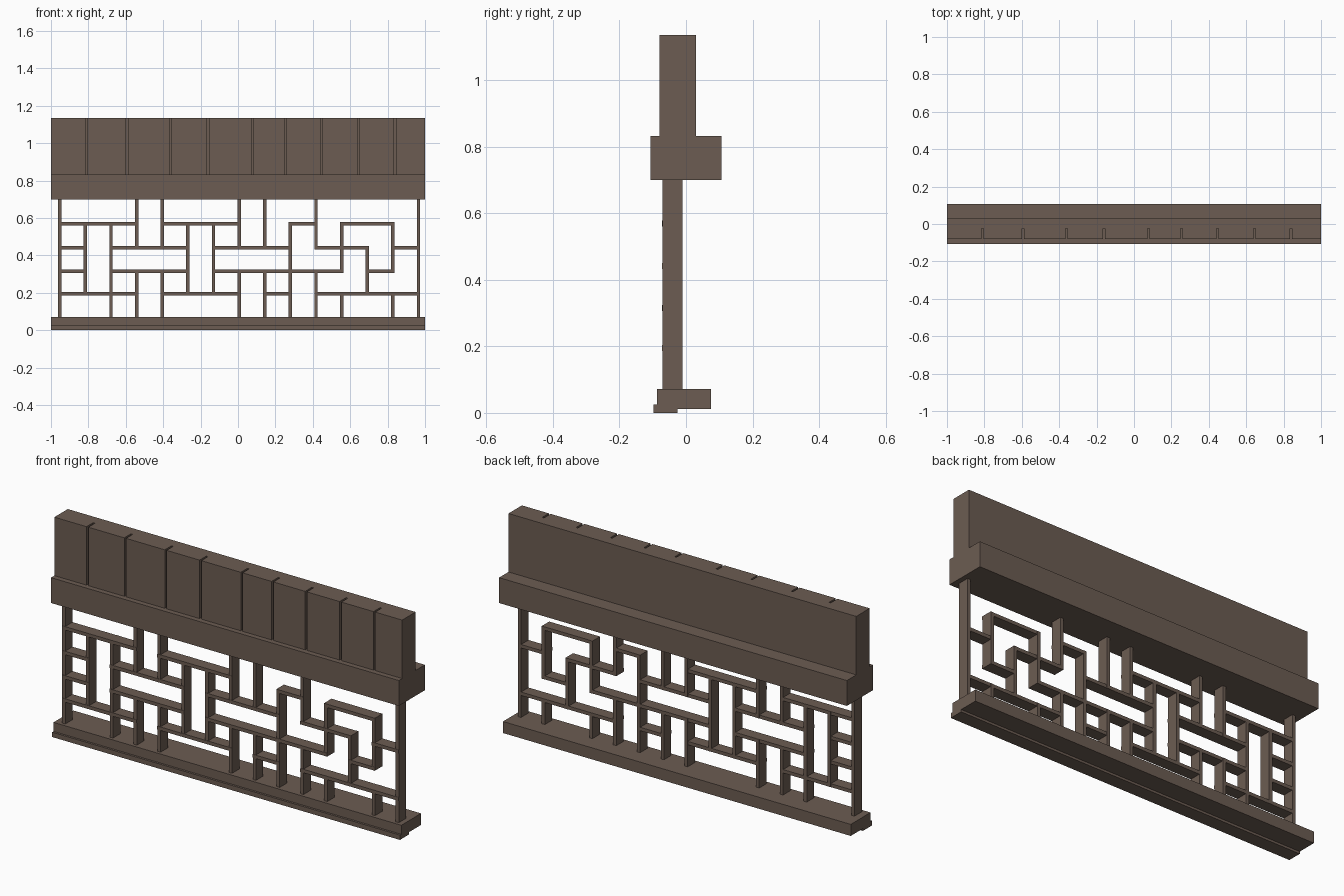
import bpy

cube = bpy.data.objects.get("Cube")
if cube:
    bpy.data.objects.remove(cube, do_unlink=True)

# One brown timber colour
wood = bpy.data.materials.new("brown_wood")
wood.use_nodes = True
colour = (0.150, 0.108, 0.085, 1)
wood.diffuse_color = colour
wood.node_tree.nodes["Principled BSDF"].inputs["Base Color"].default_value = colour


def box(name, x, y, z):
    """Box from (low, high) pairs along each axis."""
    bpy.ops.mesh.primitive_cube_add(size=1, location=[sum(p) / 2 for p in (x, y, z)])
    ob = bpy.context.object
    ob.name = name
    ob.scale = [p[1] - p[0] for p in (x, y, z)]
    bpy.ops.object.transform_apply(location=False, rotation=False, scale=True)
    ob.data.materials.append(wood)
    return ob


FULL = (-1, 1)

# Stepped sill
box("sill_step", FULL, (-0.098, -0.025), (0, 0.025))
box("sill", FULL, (-0.087, 0.075), (0.012, 0.072))

# Heavy beam over the lattice
box("header_beam", FULL, (-0.107, 0.107), (0.70, 0.832))

# Upper wall: solid backing with separate planks in front
box("backing_panel", FULL, (-0.025, 0.03), (0.832, 1.136))
gaps = [-0.81, -0.593, -0.36, -0.16, 0.077, 0.254, 0.447, 0.645, 0.84]
edges = [-1.005] + gaps + [1.005]
for a, b in zip(edges, edges[1:]):
    box("wall_plank", (a + 0.005, b - 0.005), (-0.08, -0.025), (0.832, 1.136))

# Lattice grid positions: columns are evenly spaced, rows run sill to beam
cols = [-0.953 + i * 0.137 for i in range(15)]
rows = [0.07, 0.195, 0.315, 0.442, 0.57, 0.70]
HALF = 0.009

# Upright bars: column -> (first row, last row) spans
uprights = {
    0: [(0, 5)], 1: [(1, 4)], 2: [(0, 4)],
    3: [(0, 2), (3, 5)], 4: [(0, 2), (3, 5)],
    5: [(1, 4)], 6: [(1, 4)],
    7: [(0, 2), (3, 5)], 8: [(0, 2), (3, 5)],
    9: [(0, 4)], 10: [(0, 2), (3, 5)],
    11: [(0, 1), (2, 4)], 12: [(1, 3)],
    13: [(0, 1), (2, 4)], 14: [(0, 5)],
}
for c, spans in uprights.items():
    for a, b in spans:
        box("lattice_upright", (cols[c] - HALF, cols[c] + HALF),
            (-0.07, -0.01), (rows[a] - HALF * (a > 0), rows[b] + HALF * (b < 5)))

# Cross bars: row -> (first column, last column) spans
crossbars = {
    1: [(0, 3), (4, 7), (8, 9), (10, 14)],
    2: [(0, 1), (2, 5), (6, 11), (12, 13)],
    3: [(0, 1), (2, 5), (6, 9), (10, 12), (13, 14)],
    4: [(0, 3), (4, 7), (9, 10), (11, 13)],
}
for r, spans in crossbars.items():
    for a, b in spans:
        box("lattice_crossbar", (cols[a] - HALF, cols[b] + HALF),
            (-0.072, -0.011), (rows[r] - HALF, rows[r] + HALF))
